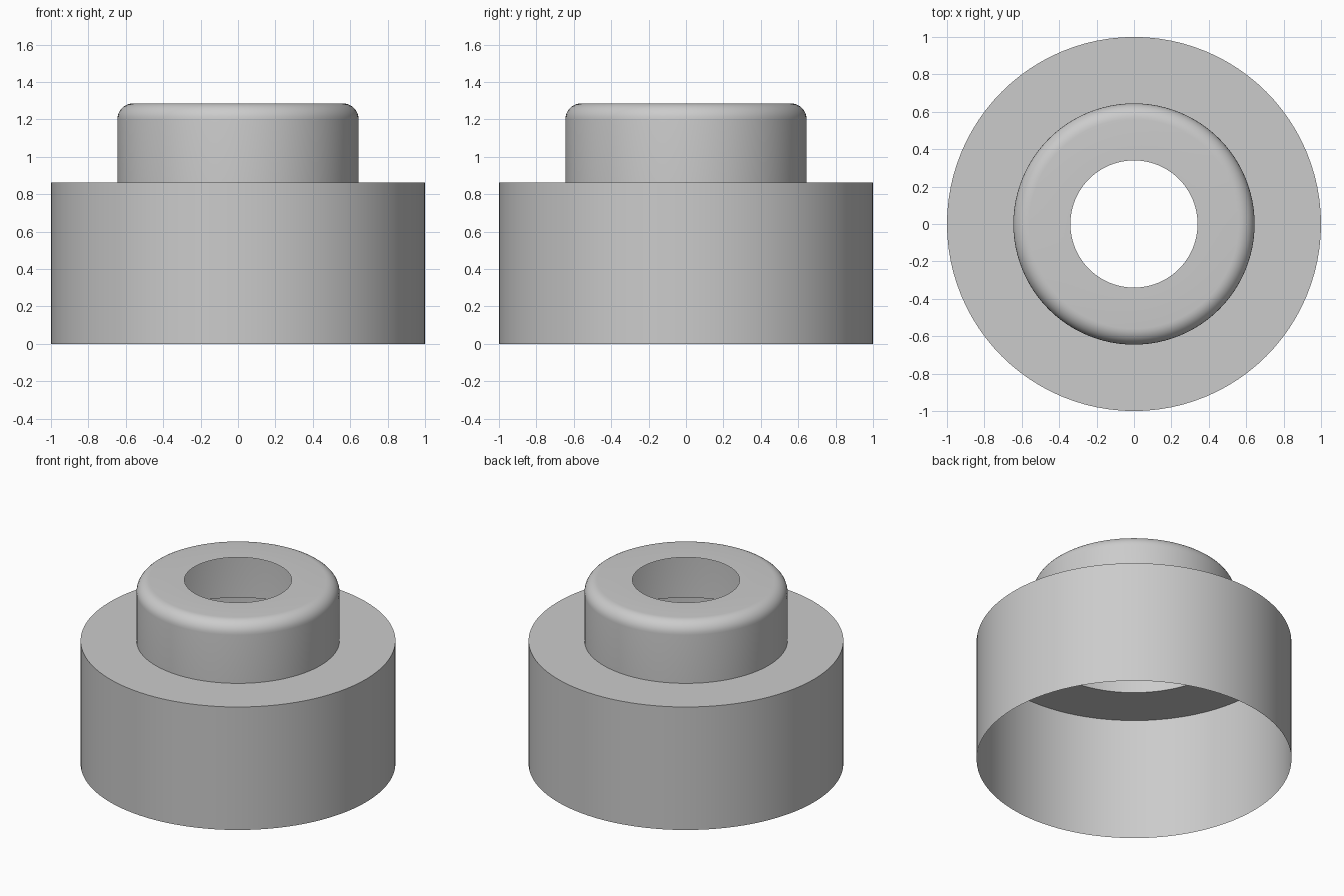
import bpy, bmesh
from math import sin, cos, pi, radians

if "Cube" in bpy.data.objects:
    bpy.data.objects.remove(bpy.data.objects["Cube"], do_unlink=True)

SEGMENTS = 96
BODY_R, NECK_R, HOLE_R = 1.0, 0.645, 0.34
STEP_Z, TOP_Z, ROUND = 0.862, 1.286, 0.085

grey = bpy.data.materials.new("plain grey")
grey.use_nodes = True
colour = (0.6, 0.6, 0.6, 1)
grey.diffuse_color = colour
grey.node_tree.nodes["Principled BSDF"].inputs["Base Color"].default_value = colour


def revolve(name, profile):
    """Turn an open (radius, height) profile about z into a thin shell."""
    bm = bmesh.new()
    verts = [bm.verts.new((r, 0, z)) for r, z in profile]
    edges = [bm.edges.new(pair) for pair in zip(verts, verts[1:])]
    bmesh.ops.spin(bm, geom=verts + edges, cent=(0, 0, 0), axis=(0, 0, 1),
                   angle=2 * pi, steps=SEGMENTS)
    bmesh.ops.remove_doubles(bm, verts=bm.verts, dist=0.0001)
    bmesh.ops.recalc_face_normals(bm, faces=bm.faces)
    # The shell faces outwards, so its highest face looks up
    bm.normal_update()
    top = max(bm.faces, key=lambda f: f.calc_center_median().z)
    if top.normal.z < 0:
        bmesh.ops.reverse_faces(bm, faces=bm.faces)
    mesh = bpy.data.meshes.new(name)
    bm.to_mesh(mesh)
    bm.free()
    mesh.materials.append(grey)
    obj = bpy.data.objects.new(name, mesh)
    bpy.context.collection.objects.link(obj)
    bpy.ops.object.select_all(action='DESELECT')
    obj.select_set(True)
    bpy.context.view_layer.objects.active = obj
    bpy.ops.object.shade_smooth_by_angle(angle=radians(30))
    return obj


# Wide open-bottomed body with a flat shoulder
body = [(BODY_R, 0), (BODY_R, STEP_Z), (NECK_R, STEP_Z)]

# Narrow neck with a rounded rim and a flat top around the hole
arc = [(NECK_R - ROUND + ROUND * cos(a), TOP_Z - ROUND + ROUND * sin(a))
       for a in (i * pi / 16 for i in range(9))]

revolve("stepped_collar", body + arc + [(HOLE_R, TOP_Z)])
